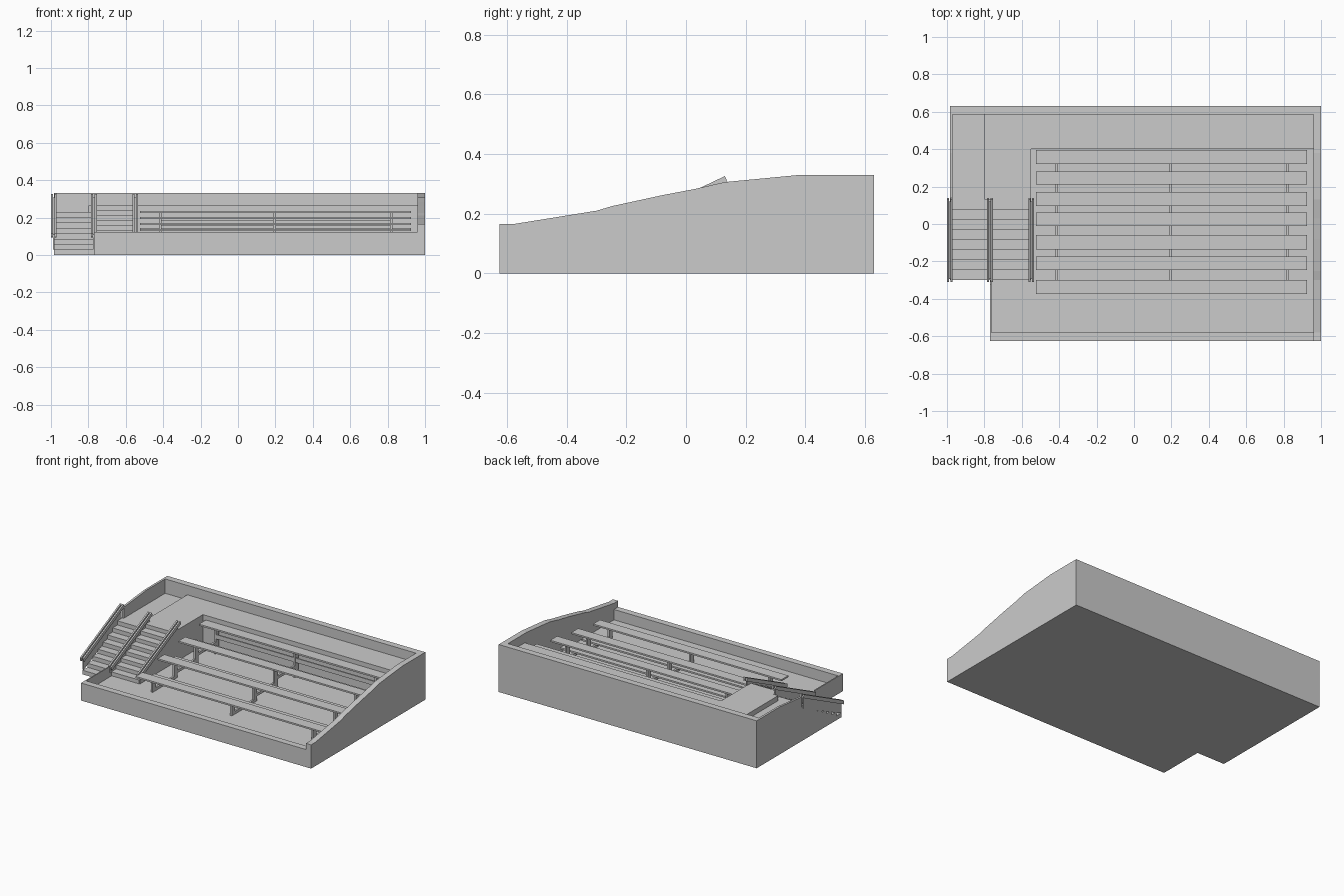
import bpy, bmesh

if "Cube" in bpy.data.objects:
    bpy.data.objects.remove(bpy.data.objects["Cube"])


def prism(name, pts, x0, x1):
    """Extrude a (y, z) outline from x0 to x1."""
    bm = bmesh.new()
    f = bm.faces.new([bm.verts.new((x0, y, z)) for y, z in pts])
    r = bmesh.ops.extrude_face_region(bm, geom=[f])
    vs = [g for g in r["geom"] if isinstance(g, bmesh.types.BMVert)]
    bmesh.ops.translate(bm, verts=vs, vec=(x1 - x0, 0, 0))
    bmesh.ops.recalc_face_normals(bm, faces=bm.faces)
    me = bpy.data.meshes.new(name)
    bm.to_mesh(me)
    bm.free()
    ob = bpy.data.objects.new(name, me)
    bpy.context.collection.objects.link(ob)
    return ob


def box(name, x0, x1, y0, y1, z0, z1):
    return prism(name, [(y0, z0), (y1, z0), (y1, z1), (y0, z1)], x0, x1)


def cut(target, cutter):
    """Subtract the cutter from the target and remove it."""
    m = target.modifiers.new("cut", "BOOLEAN")
    m.operation = "DIFFERENCE"
    m.solver = "EXACT"
    m.object = cutter
    bpy.context.view_layer.objects.active = target
    bpy.ops.object.modifier_apply(modifier=m.name)
    bpy.data.objects.remove(cutter)


def stair_cutter(x0, x1, z0, z1, y0=-0.3, y1=0.13, n=8):
    """Empty space above a flight of n steps."""
    rise, run = (z1 - z0) / n, (y1 - y0) / n
    pts = [(y0 - 0.02, 1)]
    for i in range(n):
        z = z0 + rise * (i + 1)
        pts += [(y0 + run * i - (0.02 if i == 0 else 0), z), (y0 + run * (i + 1), z)]
    pts.append((y1, 1))
    return prism("stair_cutter", pts, x0, x1)


# Stand body: side profile carved into walls, pit, platforms and stairs
FLOOR = 0.05
profile = [(-0.625, 0), (0.63, 0), (0.63, 0.33), (0.38, 0.33), (0.13, 0.306),
           (0.03, 0.283), (-0.08, 0.262), (-0.25, 0.225), (-0.3, 0.21),
           (-0.58, 0.165), (-0.625, 0.165)]
body = prism("stand_body", profile, -0.985, 1.0)
cut(body, box("notch", -1.2, -0.77, -0.8, -0.3, -0.5, 1))
cut(body, box("front_wall_top", -1.1, 0.96, -0.8, -0.3, 0.122, 1))
cut(body, box("platform_space", -0.8, 0.96, -0.28, 0.585, 0.265, 1))
cut(body, box("pit", -0.55, 0.96, -0.58, 0.4, FLOOR, 1))
cut(body, box("stair_foot", -0.762, -0.54, -0.58, -0.3, FLOOR, 1))
cut(body, stair_cutter(-0.77, -0.54, FLOOR, 0.265))
cut(body, stair_cutter(-1.1, -0.765, 0.0, 0.23))
cut(body, box("left_landing", -0.97, -0.8, 0.1, 0.585, 0.23, 1))

# Stair handrails: a thin panel between two sloping bars
for i, x in enumerate((-0.985, -0.77, -0.55)):
    prism(f"rail_panel_{i}", [(-0.295, 0.03), (0.12, 0.22), (0.12, 0.308), (-0.295, 0.11)],
          x - 0.004, x + 0.004)
    for s in (-1, 1):
        c = x + s * 0.0095
        prism(f"handrail_{i}_{s}", [(-0.31, 0.102), (-0.304, 0.092), (0.14, 0.305), (0.13, 0.326),
                                    (-0.31, 0.116)], c - 0.0055, c + 0.0055)

# Seat planks and the foot planks between them
seats = [(-0.375, 0.138), (-0.135, 0.17), (0.095, 0.204), (0.32, 0.236)]
feet = [(-0.245, 0.08), (-0.01, 0.112), (0.21, 0.145)]
for i, (y, z) in enumerate(seats):
    box(f"seat_plank_{i}", -0.525, 0.925, y, y + 0.075, z - 0.011, z)
for i, (y, z) in enumerate(feet):
    box(f"foot_plank_{i}", -0.525, 0.925, y, y + 0.072, z - 0.011, z)

# Support frames: a post under each seat, an arm under each foot plank
for k, x in enumerate((-0.415, 0.195, 0.82)):
    for i, (y, z) in enumerate(seats):
        box(f"post_{k}_{i}", x - 0.007, x + 0.007, y + 0.02, y + 0.055, FLOOR, z - 0.011)
    for i, (y, z) in enumerate(feet):
        box(f"arm_{k}_{i}", x - 0.007, x + 0.007, seats[i][0] + 0.055, seats[i + 1][0] + 0.02,
            z - 0.03, z - 0.011)

# Long brace joining the back posts
box("back_brace", -0.41, 0.82, 0.343, 0.353, 0.155, 0.185)
